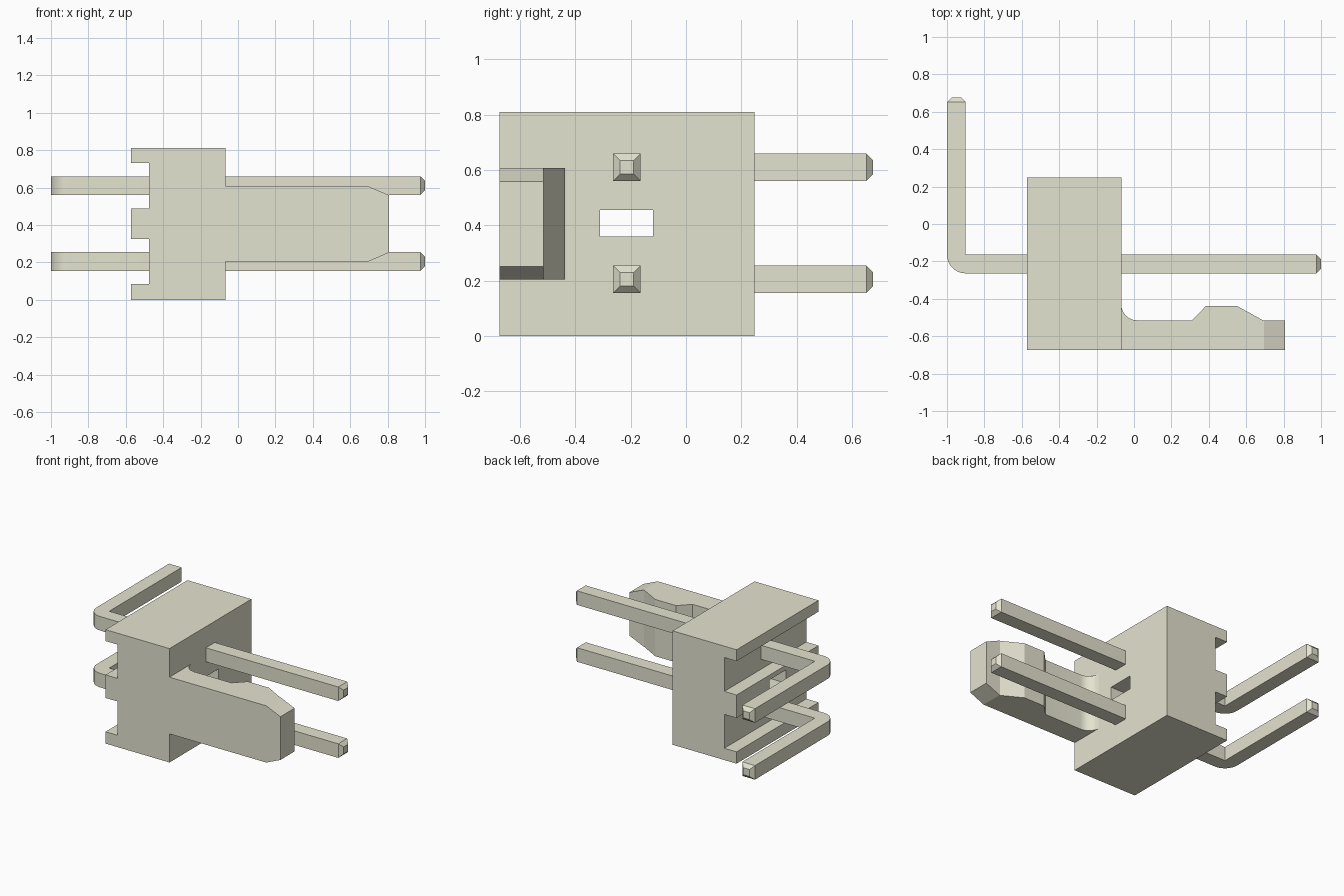
import bpy, bmesh, math
from mathutils import Vector

cube = bpy.data.objects.get("Cube")
if cube:
    bpy.data.objects.remove(cube, do_unlink=True)

plastic = bpy.data.materials.new("warm_ivory")
plastic.use_nodes = True
COLOR = (0.777, 0.769, 0.626, 1)
plastic.diffuse_color = COLOR
plastic.node_tree.nodes["Principled BSDF"].inputs["Base Color"].default_value = COLOR


def prism(points, start, depth):
    """Extrude a closed outline of 3D points along depth."""
    bm = bmesh.new()
    face = bm.faces.new([bm.verts.new(Vector(p) + Vector(start)) for p in points])
    new = bmesh.ops.extrude_face_region(bm, geom=[face])["geom"]
    bmesh.ops.translate(bm, vec=depth, verts=[v for v in new if isinstance(v, bmesh.types.BMVert)])
    bmesh.ops.recalc_face_normals(bm, faces=bm.faces)
    return bm


def finish(bm, name):
    mesh = bpy.data.meshes.new(name)
    bm.to_mesh(mesh)
    bm.free()
    mesh.materials.append(plastic)
    obj = bpy.data.objects.new(name, mesh)
    bpy.context.collection.objects.link(obj)
    bpy.ops.object.select_all(action='DESELECT')
    obj.select_set(True)
    bpy.context.view_layer.objects.active = obj
    return obj


def arc(cx, cy, radius, start, end, steps=8):
    angles = [math.radians(start + (end - start) * i / steps) for i in range(steps + 1)]
    return [(cx + radius * math.cos(a), cy + radius * math.sin(a), 0) for a in angles]


def taper_end(bm, direction, length):
    """Add a blunt pyramid tip to the end face looking along direction."""
    d = Vector(direction)
    face = max((f for f in bm.faces if f.normal.dot(d) > 0.99),
               key=lambda f: f.calc_center_median().dot(d))
    tip = bmesh.ops.extrude_discrete_faces(bm, faces=[face])["faces"][0]
    center = tip.calc_center_median()
    for v in tip.verts:
        v.co = center + (v.co - center) * 0.5 + d * length


# Housing: side outline with two slots in the back, run along y
BACK, SLOT, FACE, TOP = -0.572, -0.476, -0.068, 0.811
outline = [(FACE, 0), (BACK, 0)]
for low, high in ((0.084, 0.325), (0.489, 0.730)):
    outline += [(BACK, low), (SLOT, low), (SLOT, high), (BACK, high)]
outline += [(BACK, TOP), (FACE, TOP)]
housing = finish(prism([(x, 0, z) for x, z in outline], (0, -0.674, 0), (0, 0.922, 0)), "housing")

# Window passing through the housing between the pins
window = [(0, -0.311, 0.359), (0, -0.120, 0.359), (0, -0.120, 0.455), (0, -0.311, 0.455)]
cutter = finish(prism(window, (-0.8, 0, 0), (1, 0, 0)), "window_cutter")
cutter.hide_render = True
bpy.context.view_layer.objects.active = housing
cut = housing.modifiers.new("window", 'BOOLEAN')
cut.operation, cut.solver, cut.object = 'DIFFERENCE', 'EXACT', cutter
bpy.ops.object.modifier_apply(modifier=cut.name)
bpy.data.objects.remove(cutter, do_unlink=True)

# Locking tongue: filleted root, raised catch, chamfered tip
FRONT, INNER = -0.674, -0.515
tongue_outline = [(FACE, FRONT, 0)] + arc(FACE + 0.085, INNER + 0.085, 0.085, 180, 270)
tongue_outline += [(x, y, 0) for x, y in (
    (0.31, INNER), (0.385, -0.438), (0.55, -0.438), (0.69, INNER), (0.806, INNER), (0.806, FRONT))]
MID = TOP / 2
bm = prism(tongue_outline, (0, 0, MID - 0.202), (0, 0, 0.404))
for side in (-1, 1):
    cutres = bmesh.ops.bisect_plane(
        bm, geom=bm.verts[:] + bm.edges[:] + bm.faces[:], dist=1e-5,
        plane_co=(0.695, 0, MID + side * 0.202), plane_no=Vector((0.048, 0, side * 0.111)).normalized(),
        clear_outer=True)
    rim = [e for e in cutres["geom_cut"] if isinstance(e, bmesh.types.BMEdge)]
    bmesh.ops.holes_fill(bm, edges=[e for e in rim if e.is_boundary], sides=0)
bmesh.ops.recalc_face_normals(bm, faces=bm.faces)
finish(bm, "locking_tongue")
bpy.ops.object.shade_smooth_by_angle(angle=math.radians(20))

# Two right-angle pins with a rounded outer bend
for name, z in (("lower_pin", 0.155), ("upper_pin", 0.560)):
    pin_outline = arc(-0.9, -0.164, 0.1, 180, 270)
    pin_outline += [(0.975, -0.264, 0), (0.975, -0.164, 0), (-0.9, -0.164, 0),
                    (-0.9, 0.652, 0), (-1, 0.652, 0)]
    bm = prism(pin_outline, (0, 0, z), (0, 0, 0.1))
    bm.normal_update()
    taper_end(bm, (1, 0, 0), 0.025)
    taper_end(bm, (0, 1, 0), 0.025)
    finish(bm, name)
    bpy.ops.object.shade_smooth_by_angle(angle=math.radians(20))
